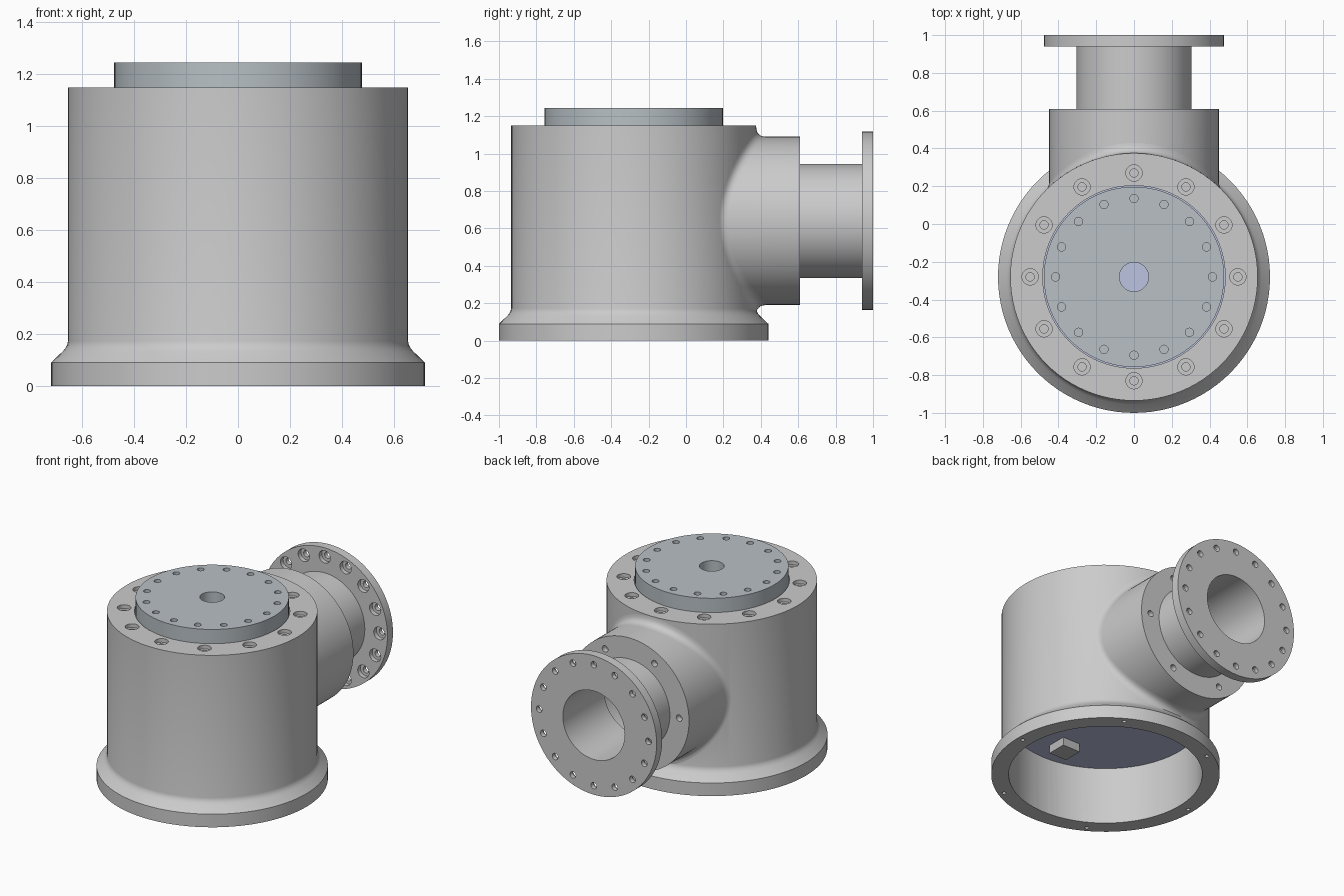
import bpy, bmesh
from math import sin, cos, tan, acos, sqrt, pi, radians
from mathutils import Matrix, Vector

if "Cube" in bpy.data.objects:
    bpy.data.objects.remove(bpy.data.objects["Cube"])

SEG = 96
CY, CZ = -0.28, 0.64                 # axis of the housing / height of the side branch
R_BODY, R_BRANCH = 0.655, 0.45
UP = Matrix.Translation((0, CY, 0))  # local z -> world z
SIDE = Matrix.Translation((0, 0, CZ)) @ Matrix.Rotation(-pi / 2, 4, 'X')  # local z -> world y


def material(name, rgb):
    m = bpy.data.materials.new(name)
    m.diffuse_color = (*rgb, 1)
    m.use_nodes = True
    m.node_tree.nodes["Principled BSDF"].inputs["Base Color"].default_value = m.diffuse_color
    return m


def finish(name, bm, mat=None):
    bmesh.ops.remove_doubles(bm, verts=bm.verts, dist=1e-5)
    bmesh.ops.recalc_face_normals(bm, faces=bm.faces)
    me = bpy.data.meshes.new(name)
    bm.to_mesh(me)
    bm.free()
    ob = bpy.data.objects.new(name, me)
    bpy.context.collection.objects.link(ob)
    if mat:
        me.materials.append(mat)
    return ob


def lathe(name, profile, frame, mat=None):
    """Revolve a closed (radius, height) loop around local z."""
    bm = bmesh.new()
    n = len(profile)
    rings = []
    for r, z in profile:
        if r == 0:
            rings.append([bm.verts.new(frame @ Vector((0, 0, z)))] * SEG)
        else:
            rings.append([bm.verts.new(frame @ Vector((r * cos(2 * pi * k / SEG), r * sin(2 * pi * k / SEG), z)))
                          for k in range(SEG)])
    for i in range(n):
        a, b = rings[i], rings[(i + 1) % n]
        for k in range(SEG):
            j = (k + 1) % SEG
            vs = list(dict.fromkeys((a[k], a[j], b[j], b[k])))
            if len(vs) > 2:
                bm.faces.new(vs)
    return finish(name, bm, mat)


def solid(r, z0, z1):
    return [(0, z0), (r, z0), (r, z1), (0, z1)]


def boolean(ob, cutter, op='DIFFERENCE'):
    mod = ob.modifiers.new("bool", 'BOOLEAN')
    mod.operation, mod.solver, mod.object = op, 'EXACT', cutter
    bpy.context.view_layer.objects.active = ob
    bpy.ops.object.modifier_apply(modifier=mod.name)
    bpy.data.objects.remove(cutter, do_unlink=True)


def drill(ob, frame, count, ring, r, z0, z1):
    """Cut a circle of round holes between local heights z0 and z1."""
    bm = bmesh.new()
    for k in range(count):
        a = 2 * pi * k / count
        m = frame @ Matrix.Translation((ring * cos(a), ring * sin(a), (z0 + z1) / 2))
        bmesh.ops.create_cone(bm, cap_ends=True, segments=20, radius1=r, radius2=r, depth=z1 - z0, matrix=m)
    boolean(ob, finish("cutter", bm))


cover_mat = material("cover_grey", (0.48, 0.53, 0.56))
pipe_mat = material("pipe_grey", (0.6, 0.6, 0.6))
plate_mat = material("plate_blue", (0.5, 0.55, 0.75))
box_mat = material("box_grey", (0.5, 0.5, 0.5))

# housing: flared base, upright drum and side branch, hollowed out
housing = lathe("housing", [(0, 0), (0.72, 0), (0.72, 0.09), (0.675, 0.133), (0.665, 0.145), (0.658, 0.158),
                            (R_BODY, 0.172), (R_BODY, 1.15), (0, 1.15)], UP)
boolean(housing, lathe("branch", solid(R_BRANCH, 0, 0.55), SIDE), 'UNION')
boolean(housing, lathe("cavity", [(0, -0.1), (0.61, -0.1), (0.61, 1.08), (0.483, 1.08), (0.483, 1.3), (0, 1.3)], UP))
boolean(housing, lathe("bore", solid(0.33, -0.1, 0.7), SIDE))
drill(housing, UP, 12, 0.55, 0.043, 1.125, 1.2)
drill(housing, UP, 12, 0.55, 0.022, 1.095, 1.2)
drill(housing, UP, 6, 0.68, 0.013, -0.05, 0.05)

# blended fillet where the branch leaves the drum
bm = bmesh.new()
rows = []
for k in range(SEG):
    t = 2 * pi * k / SEG
    s, c = sin(t), cos(t)

    def on_drum(r):
        return Vector((r * s, CY + sqrt(R_BODY ** 2 - (r * s) ** 2), CZ + r * c))
    d = 0.055 * tan(acos(R_BRANCH * s * s / R_BODY) / 2)
    p = on_drum(R_BRANCH)
    a = p + Vector((0, d, 0))
    b = on_drum(R_BRANCH + d * (1 - 0.3 * s * s))
    rows.append([bm.verts.new(a * (1 - u) ** 2 + p * 2 * u * (1 - u) + b * u * u)
                 for u in (i / 6 for i in range(7))])
for k in range(SEG):
    q = rows[(k + 1) % SEG]
    for i in range(6):
        bm.faces.new((rows[k][i], rows[k][i + 1], q[i + 1], q[i]))
fillet = finish("branch_fillet", bm)
fillet.data.update()
if fillet.data.polygons[3].normal.z < 0:      # make the open strip face outward
    fillet.data.flip_normals()

# top cover disc with centre hole
cover = lathe("top_cover", [(0.077, 1.1), (0.477, 1.1), (0.477, 1.245), (0.077, 1.245)], UP, cover_mat)
drill(cover, UP, 16, 0.415, 0.022, 1.19, 1.3)

# flanged pipe bolted onto the branch
pipe = lathe("flanged_pipe", [(0.235, 0.55), (0.45, 0.55), (0.45, 0.61), (0.305, 0.61), (0.305, 0.94),
                              (0.477, 0.94), (0.477, 1.0), (0.235, 1.0)], SIDE, pipe_mat)
drill(pipe, SIDE, 6, 0.375, 0.022, 0.57, 0.65)
drill(pipe, SIDE, 16, 0.415, 0.043, 0.9, 0.97)
drill(pipe, SIDE, 16, 0.415, 0.022, 0.9, 1.05)

# inner plate with a small box hanging below it
plate = lathe("inner_plate", solid(0.608, 0.395, 0.42), UP, plate_mat)
bm = bmesh.new()
bmesh.ops.create_cube(bm, size=1, matrix=Matrix.Translation((0, -0.68, 0.368)) @ Matrix.Diagonal((0.135, 0.135, 0.06, 1)))
box = finish("small_box", bm, box_mat)

bpy.ops.object.select_all(action='DESELECT')
for ob in (housing, fillet, cover, pipe, plate):
    ob.select_set(True)
bpy.context.view_layer.objects.active = housing
bpy.ops.object.shade_smooth_by_angle(angle=radians(35))
